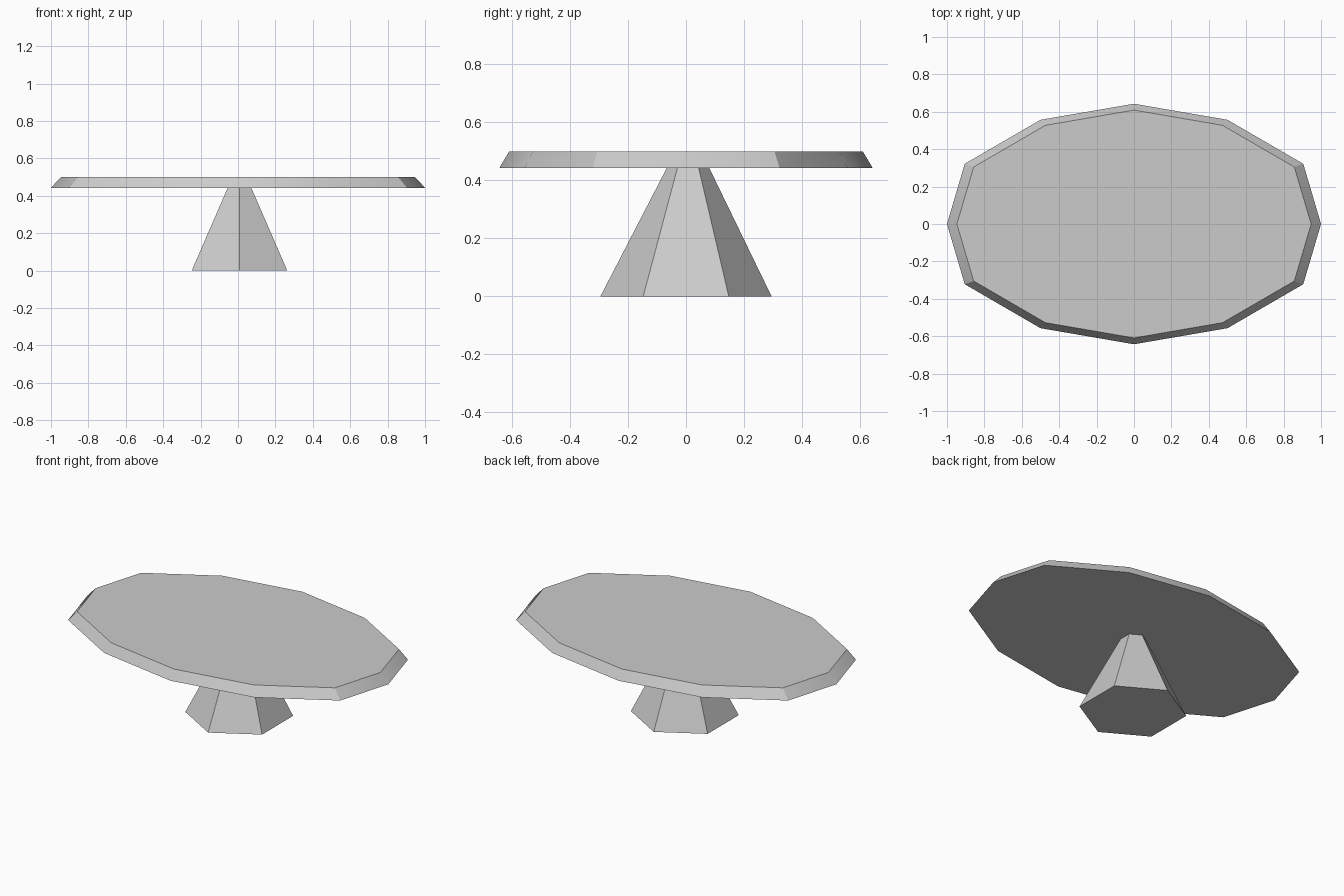
import bpy
import bmesh
from math import cos, sin, pi, radians

if "Cube" in bpy.data.objects:
    bpy.data.objects.remove(bpy.data.objects["Cube"], do_unlink=True)

# Single grey finish
GREY = (0.6, 0.6, 0.6, 1.0)
grey = bpy.data.materials.new("light grey")
grey.use_nodes = True
grey.diffuse_color = GREY
grey.node_tree.nodes["Principled BSDF"].inputs["Base Color"].default_value = GREY


def loft(name, lower, upper):
    """Closed solid between two matching rings of points."""
    bm = bmesh.new()
    low = [bm.verts.new(p) for p in lower]
    top = [bm.verts.new(p) for p in upper]
    bm.faces.new(low[::-1])
    bm.faces.new(top)
    for i in range(len(low)):
        j = (i + 1) % len(low)
        bm.faces.new((low[i], low[j], top[j], top[i]))
    mesh = bpy.data.meshes.new(name)
    bm.to_mesh(mesh)
    bm.free()
    mesh.materials.append(grey)
    obj = bpy.data.objects.new(name, mesh)
    bpy.context.collection.objects.link(obj)
    bpy.ops.object.select_all(action='DESELECT')
    obj.select_set(True)
    bpy.context.view_layer.objects.active = obj
    bpy.ops.object.shade_smooth_by_angle(angle=radians(30))
    return obj


# Twelve-sided oval table top with a bevelled rim
quarter = [(1.0, 0.0), (0.905, 0.322), (0.5, 0.557)]
oval = quarter + [(0.0, 0.643)]
oval += [(-x, y) for x, y in reversed(quarter)]
oval += [(-x, -y) for x, y in oval[1:6]]


def oval_ring(scale, z):
    return [(x * scale, y * scale, z) for x, y in oval]


loft("table_top", oval_ring(1.0, 0.443), oval_ring(0.947, 0.5))


# Six-sided tapered pedestal
def hexagon(radius, y, z):
    return [(0.008 + radius * sin(-i * pi / 3), y + radius * cos(i * pi / 3), z)
            for i in range(6)]


loft("pedestal", hexagon(0.295, 0.0, 0.0), hexagon(0.073, 0.007, 0.443))
